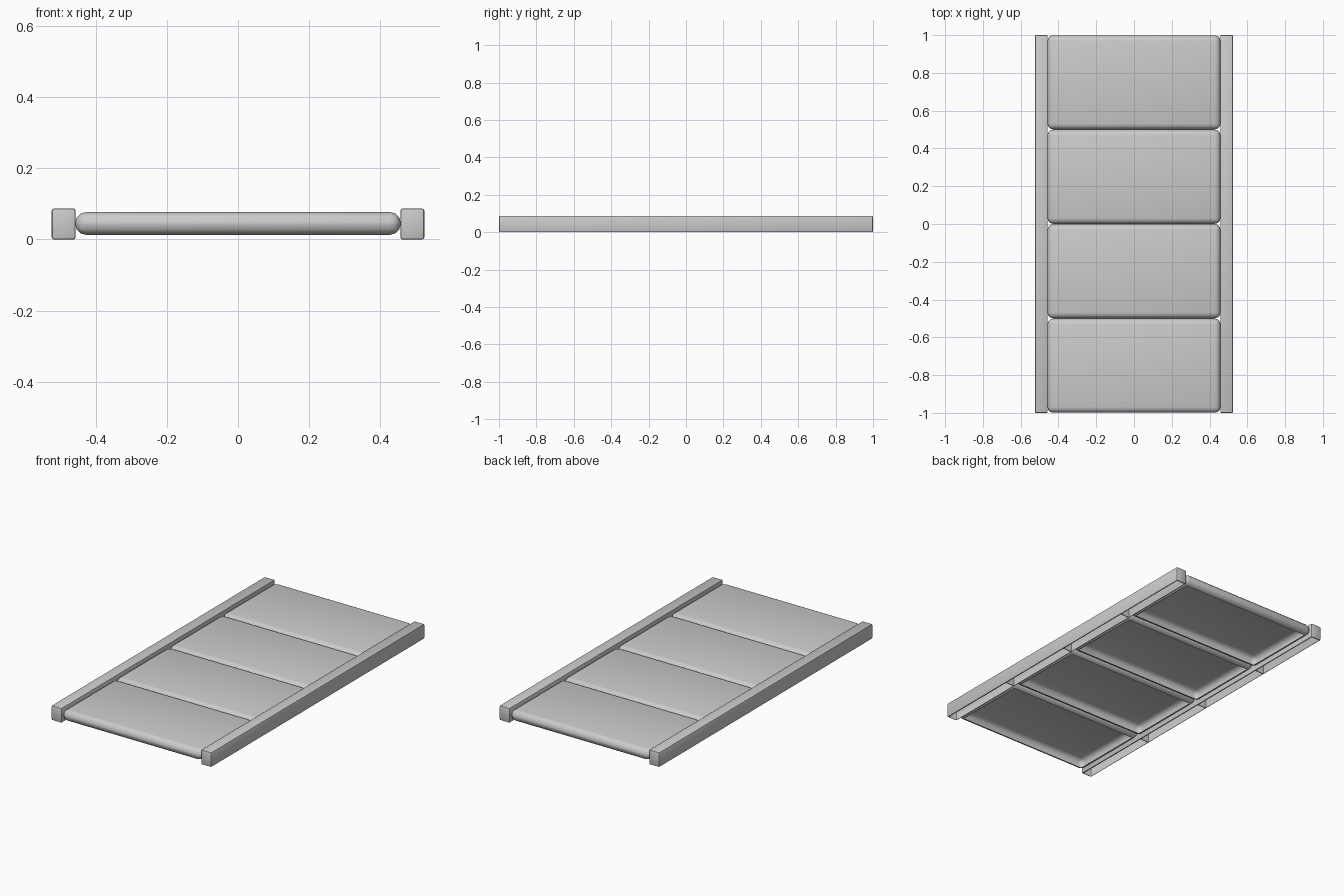
import bpy, bmesh
from mathutils import Matrix, Vector

if "Cube" in bpy.data.objects:
    bpy.data.objects.remove(bpy.data.objects["Cube"])


def open_box(name, centre, size, bevel, segments):
    """Bevelled box whose flat underside is left open."""
    bm = bmesh.new()
    bmesh.ops.create_cube(bm, size=1, matrix=Matrix.Diagonal((*size, 1)))
    bmesh.ops.bevel(bm, geom=bm.edges[:], offset=bevel, segments=segments,
                    profile=0.5, affect='EDGES')
    bm.normal_update()
    under = [f for f in bm.faces if f.normal.z < -0.99]
    bmesh.ops.delete(bm, geom=under, context='FACES')
    return finish(name, bm, centre)


def finish(name, bm, centre):
    mesh = bpy.data.meshes.new(name)
    bm.to_mesh(mesh)
    bm.free()
    obj = bpy.data.objects.new(name, mesh)
    obj.location = centre
    bpy.context.collection.objects.link(obj)
    mesh.shade_smooth()
    mesh.set_sharp_from_angle(angle=0.6)
    return obj


# Four cushioned deck panels
for i in range(4):
    open_box(f"deck_panel_{i + 1}", (0, -0.75 + 0.5 * i, 0.045),
             (0.916, 0.498, 0.064), 0.03, 3)

# Side rails, each with internal dividers at the panel joints
for side, sign in (("left", -1), ("right", 1)):
    open_box(f"{side}_rail", (sign * 0.491, 0, 0.0435),
             (0.067, 2.0, 0.087), 0.006, 2)
    for j, y in enumerate((-0.5, 0, 0.5)):
        bm = bmesh.new()
        bmesh.ops.create_cube(bm, size=1,
                              matrix=Matrix.Diagonal((0.064, 0.004, 0.08, 1)))
        finish(f"{side}_rail_divider_{j + 1}", bm, Vector((sign * 0.491, y, 0.044)))
